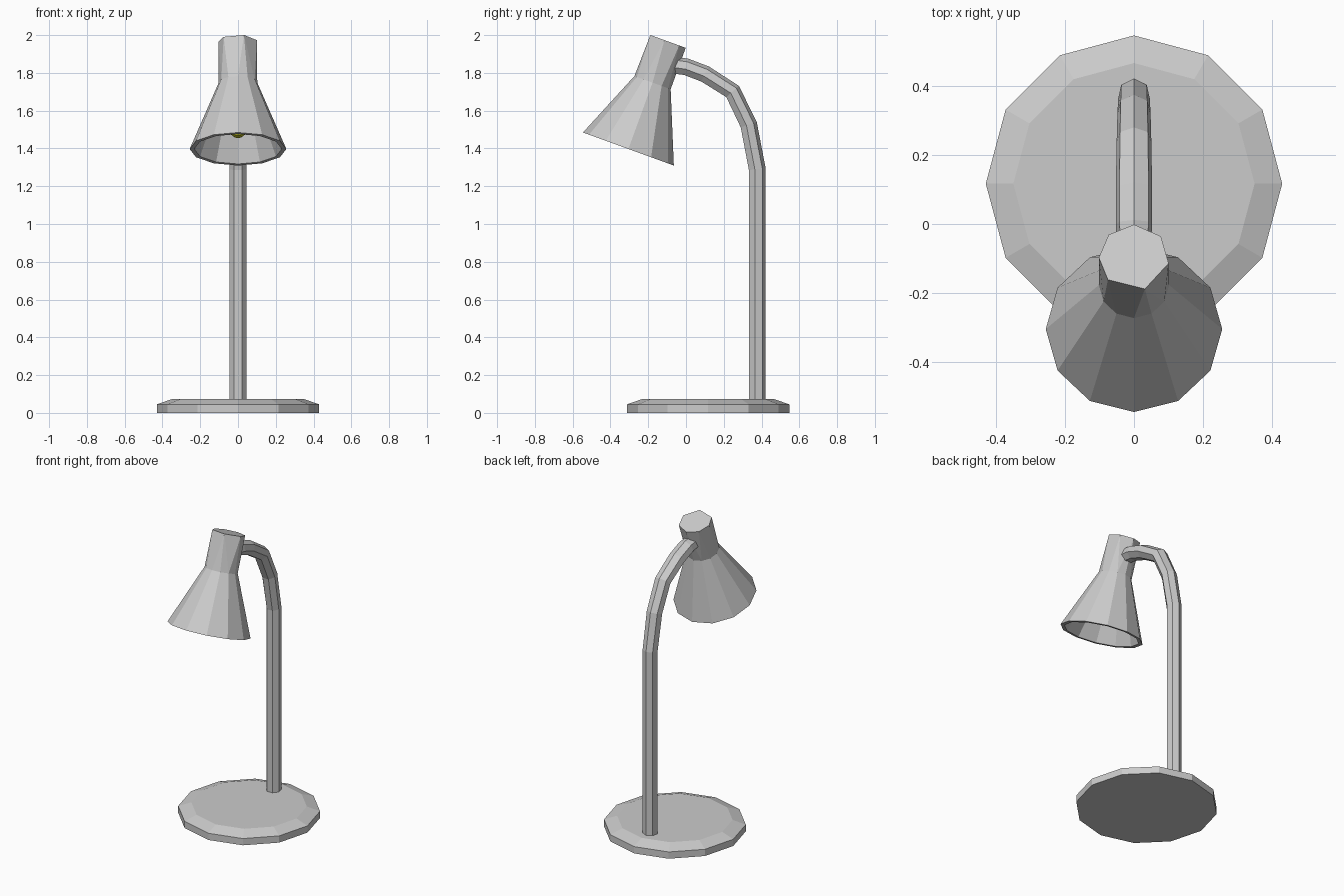
import bpy, bmesh
from math import sin, cos, radians, tau
from mathutils import Vector

cube = bpy.data.objects.get("Cube")
if cube:
    bpy.data.objects.remove(cube)


def material(name, rgb):
    m = bpy.data.materials.new(name)
    m.use_nodes = True
    m.diffuse_color = (*rgb, 1)
    m.node_tree.nodes["Principled BSDF"].inputs["Base Color"].default_value = (*rgb, 1)
    return m


grey = material("grey metal", (0.6, 0.6, 0.6))
yellow = material("bulb yellow", (0.65, 0.65, 0.02))


def finish(name, bm, mat):
    bmesh.ops.recalc_face_normals(bm, faces=bm.faces)
    mesh = bpy.data.meshes.new(name)
    bm.to_mesh(mesh)
    bm.free()
    mesh.materials.append(mat)
    obj = bpy.data.objects.new(name, mesh)
    bpy.context.collection.objects.link(obj)
    return obj


def ring(bm, centre, axis, radius, angles, widen=1.0):
    """Circle of vertices around an axis that lies in the YZ plane."""
    side = Vector((1, 0, 0))
    up = axis.normalized().cross(side)
    return [bm.verts.new(centre + radius * (side * cos(a) * widen + up * sin(a)))
            for a in angles]


def skin(bm, rings):
    """Join successive rings with quads and close both ends."""
    for a, b in zip(rings, rings[1:]):
        for i in range(len(a)):
            j = (i + 1) % len(a)
            bm.faces.new((a[i], a[j], b[j], b[i]))
    bm.faces.new(rings[0])
    bm.faces.new(rings[-1])


def even(n, start=0.0):
    return [start + tau * i / n for i in range(n)]


def lathe(name, mat, origin, axis, profile, sides):
    """Profile is (distance along axis, radius)."""
    bm = bmesh.new()
    skin(bm, [ring(bm, origin + axis * d, axis, r, even(sides)) for d, r in profile])
    return finish(name, bm, mat)


# Bevelled round base
lathe("base", grey, Vector((0, 0.117, 0)), Vector((0, 0, 1)),
      [(0, 0.43), (0.045, 0.43), (0.073, 0.35)], 12)

# Post bending over into the arm: (y, z, sideways widening)
path = [(0.375, 0.06, 1), (0.375, 1.29, 1), (0.33, 1.525, 1.05), (0.245, 1.70, 1.1),
        (0.10, 1.792, 1.15), (0, 1.83, 1.15), (-0.11, 1.845, 1)]
points = [Vector((0, y, z)) for y, z, w in path]
bm = bmesh.new()
rings = []
for i, p in enumerate(points):
    before = (p - points[i - 1]).normalized() if i else Vector((0, 0, 1))
    after = (points[i + 1] - p).normalized() if i + 1 < len(points) else before
    rings.append(ring(bm, p, before + after, 0.047, even(7, tau / 4), path[i][2]))
skin(bm, rings)
finish("curved_post", bm, grey)

# Tilted lamp head: everything shares the rim centre and axis
rim = Vector((0, -0.305, 1.397))
tilt = Vector((0, sin(radians(20)), cos(radians(20))))

# Hollow conical shade: outside, rim lip, inside
lathe("shade", grey, rim, tilt,
      [(0.374, 0.102), (0, 0.256), (0, 0.232), (0.37, 0.085)], 12)

# Neck blending from the round shade to a seven-sided cap
bm = bmesh.new()
ring(bm, rim + tilt * 0.374, tilt, 0.102, even(12))
ring(bm, rim + tilt * 0.607, tilt, 0.102,
     [radians(a) for a in (90, 40, -10, -72, -138, 180, 136)])
bmesh.ops.convex_hull(bm, input=bm.verts[:])
bmesh.ops.dissolve_limit(bm, angle_limit=radians(1), verts=bm.verts[:], edges=bm.edges[:])
finish("neck", bm, grey)

# Bulb tucked inside the shade
lathe("bulb", yellow, rim, tilt,
      [(0.07, 0.022), (0.088, 0.045), (0.13, 0.06), (0.175, 0.05),
       (0.22, 0.03), (0.375, 0.03)], 8)
